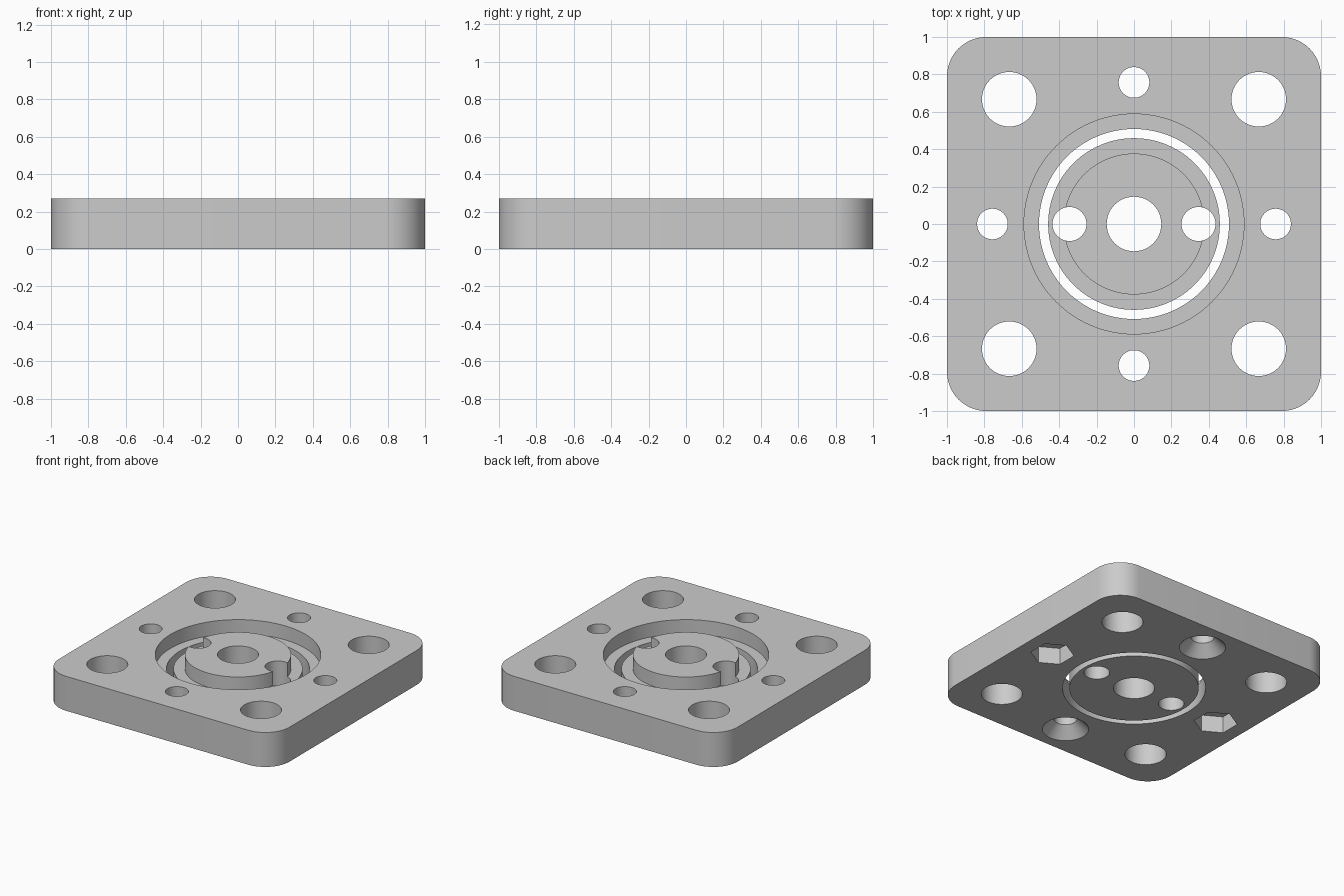
import bpy, bmesh
from math import pi, sin, cos, radians

cube = bpy.data.objects.get("Cube")
if cube:
    bpy.data.objects.remove(cube, do_unlink=True)

THICK = 0.27      # plate thickness
FLOOR = 0.16      # floor height of the round recess
LOW, HIGH = -0.1, 0.4   # cutters overshoot the plate

grey = bpy.data.materials.new("plain_grey")
grey.use_nodes = True
grey.diffuse_color = (0.6, 0.6, 0.6, 1)
grey.node_tree.nodes["Principled BSDF"].inputs["Base Color"].default_value = (0.6, 0.6, 0.6, 1)


def make_object(name, bm):
    bmesh.ops.recalc_face_normals(bm, faces=bm.faces)
    mesh = bpy.data.meshes.new(name)
    bm.to_mesh(mesh)
    bm.free()
    mesh.materials.append(grey)
    obj = bpy.data.objects.new(name, mesh)
    bpy.context.collection.objects.link(obj)
    return obj


def lathe(name, profile, x=0, y=0, sides=72, turn=0):
    """Closed solid turned from (radius, height) points, bottom to top."""
    bm = bmesh.new()
    rings = []
    for r, z in profile:
        angles = [turn + 2 * pi * i / sides for i in range(sides)]
        rings.append([bm.verts.new((x + r * cos(a), y + r * sin(a), z)) for a in angles])
    for a, b in zip(rings, rings[1:]):
        for i in range(sides):
            j = (i + 1) % sides
            bm.faces.new((a[i], a[j], b[j], b[i]))
    bm.faces.new(rings[0][::-1])
    bm.faces.new(rings[-1])
    return make_object(name, bm)


def drill(name, r, x=0, y=0, sides=48):
    return lathe(name, [(r, LOW), (r, HIGH)], x, y, sides)


def cut(obj, cutters):
    bpy.context.view_layer.objects.active = obj
    for cutter in cutters:
        mod = obj.modifiers.new("cut", "BOOLEAN")
        mod.operation = "DIFFERENCE"
        mod.solver = "EXACT"
        mod.object = cutter
        bpy.ops.object.modifier_apply(modifier=mod.name)
        bpy.data.objects.remove(cutter, do_unlink=True)


def smooth(obj):
    bpy.ops.object.select_all(action="DESELECT")
    obj.select_set(True)
    bpy.context.view_layer.objects.active = obj
    bpy.ops.object.shade_smooth_by_angle(angle=radians(30))


# Square plate with rounded corners
bm = bmesh.new()
bmesh.ops.create_cube(bm, size=1)
for v in bm.verts:
    v.co = (v.co.x * 2, v.co.y * 2, (v.co.z + 0.5) * THICK)
uprights = [e for e in bm.edges if abs(e.verts[0].co.z - e.verts[1].co.z) > 0.1]
bmesh.ops.bevel(bm, geom=uprights, offset=0.21, segments=12, profile=0.5, affect="EDGES")
plate = make_object("mounting_plate", bm)

# Stepped bore, corner holes, screw holes
cutters = [lathe("bore", [(0.508, LOW), (0.508, FLOOR), (0.588, FLOOR), (0.588, HIGH)], sides=96)]
for sx in (-1, 1):
    for sy in (-1, 1):
        cutters.append(drill("corner_hole", 0.146, sx * 0.667, sy * 0.667))
for s in (-1, 1):
    # Side holes end in hexagonal nut pockets underneath
    cutters.append(drill("nut_hole", 0.082, s * 0.757))
    cutters.append(lathe("nut_pocket", [(0.155, LOW), (0.155, 0.13)], s * 0.757, 0, 6, pi / 6))
    # Front and back holes are countersunk underneath
    cutters.append(lathe("countersunk_hole",
                         [(0.165, LOW), (0.165, 0), (0.082, 0.083), (0.082, HIGH)],
                         0, s * 0.757, 48))
cut(plate, cutters)
smooth(plate)

# Separate inner disc with a raised hub
disc = lathe("inner_disc", [(0.459, 0), (0.459, FLOOR), (0.377, FLOOR), (0.377, THICK)], sides=96)
cut(disc, [drill("centre_hole", 0.146)] + [drill("hub_hole", 0.091, s * 0.345) for s in (-1, 1)])
smooth(disc)
